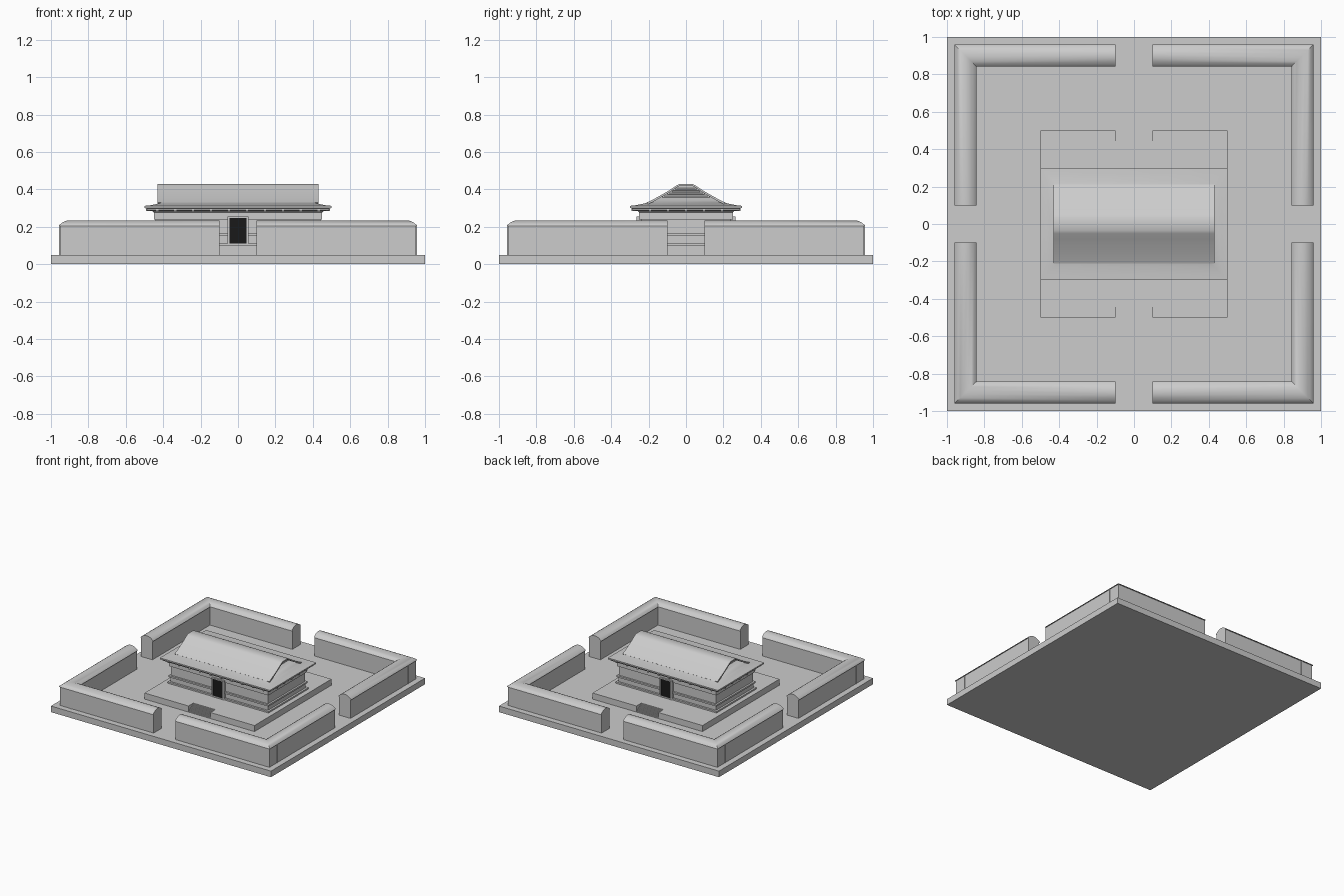
import bpy, bmesh, math

if "Cube" in bpy.data.objects:
    bpy.data.objects.remove(bpy.data.objects["Cube"])


def colour(name, rgb):
    m = bpy.data.materials.new(name)
    m.diffuse_color = (*rgb, 1)
    m.use_nodes = True
    m.node_tree.nodes["Principled BSDF"].inputs["Base Color"].default_value = m.diffuse_color
    return m


stone = colour("plain grey", (0.604, 0.604, 0.604))
dark = colour("door black", (0.01, 0.01, 0.01))


def make(name, bm, smooth=None, mirror=None, mat=stone):
    bmesh.ops.recalc_face_normals(bm, faces=bm.faces)
    me = bpy.data.meshes.new(name)
    bm.to_mesh(me)
    bm.free()
    me.materials.append(mat)
    ob = bpy.data.objects.new(name, me)
    bpy.context.collection.objects.link(ob)
    if mirror:
        mod = ob.modifiers.new("mirror", 'MIRROR')
        mod.use_axis = mirror
        mod.use_mirror_merge = False
    if smooth:
        bpy.ops.object.select_all(action='DESELECT')
        ob.select_set(True)
        bpy.context.view_layer.objects.active = ob
        bpy.ops.object.shade_smooth_by_angle(angle=math.radians(smooth))
    return ob


def add_box(bm, x0, x1, y0, y1, z0, z1):
    vs = bmesh.ops.create_cube(bm, size=1)["verts"]
    for v in vs:
        v.co = ((x0 + x1) / 2 + v.co.x * (x1 - x0),
                (y0 + y1) / 2 + v.co.y * (y1 - y0),
                (z0 + z1) / 2 + v.co.z * (z1 - z0))


def boxes(name, items, **kw):
    bm = bmesh.new()
    for it in items:
        add_box(bm, *it)
    return make(name, bm, **kw)


def loft(name, rings, **kw):
    """Skin closed loops of points, one after another, and cap both ends."""
    bm = bmesh.new()
    rows = [[bm.verts.new(p) for p in r] for r in rings]
    n = len(rows[0])
    for a, b in zip(rows, rows[1:]):
        for i in range(n):
            j = (i + 1) % n
            bm.faces.new((a[i], a[j], b[j], b[i]))
    bm.faces.new(rows[0])
    bm.faces.new(rows[-1])
    return make(name, bm, **kw)


def rect(hx, z):
    """Rectangle around the hall; the depth is always 0.2 less than the width."""
    hy = hx - 0.2
    return [(-hx, -hy, z), (hx, -hy, z), (hx, hy, z), (-hx, hy, z)]


# Ground slab
boxes("ground_slab", [(-1, 1, -1, 1, 0, 0.05)])

# Perimeter wall: one corner section with rounded coping, mirrored to four
half = [(0.052, 0.05), (0.052, 0.203), (0.059, 0.204), (0.054, 0.211), (0.044, 0.219),
        (0.03, 0.228), (0.012, 0.234)]
profile = half + [(-d, z) for d, z in reversed(half)]
path = [lambda d, z: (0.1, -0.9 - d, z),
        lambda d, z: (0.9 + d, -0.9 - d, z),
        lambda d, z: (0.9 + d, -0.1, z)]
loft("perimeter_wall", [[f(d, z) for d, z in profile] for f in path],
     smooth=35, mirror=(True, True, False))

# Thin corner strips on the wall's outer faces
boxes("wall_strips",
      [(0.845, 0.855, -0.956, -0.948, 0.05, 0.203),
       (0.948, 0.956, -0.855, -0.845, 0.05, 0.203)],
      mirror=(True, True, False))

# Terrace with a stair notch front and back
outline = [(-0.5, -0.5), (-0.1, -0.5), (-0.1, -0.43), (0.1, -0.43), (0.1, -0.5), (0.5, -0.5),
           (0.5, 0.5), (0.1, 0.5), (0.1, 0.43), (-0.1, 0.43), (-0.1, 0.5), (-0.5, 0.5)]
loft("terrace", [[(x, y, z) for x, y in outline] for z in (0, 0.1)])

# Fine stairs in the notches, extruded from a stepped profile
N = 10
steps = [(-0.43, 0.05)]
for i in range(N):
    y = -0.5 + 0.07 * i / N
    steps += [(y, 0.05 + 0.05 * i / N), (y, 0.05 + 0.05 * (i + 1) / N)]
steps.append((-0.43, 0.1))
loft("stairs", [[(x, y, z) for y, z in steps] for x in (-0.1, 0.1)],
     mirror=(False, True, False))

# Hall: plinth, dado, rail, wall, beam, eave and concave hipped roof in one loft
walls = [(0.46, 0.1), (0.46, 0.112), (0.444, 0.112), (0.444, 0.15), (0.455, 0.15),
         (0.455, 0.163), (0.44, 0.163), (0.44, 0.238), (0.45, 0.238), (0.45, 0.276),
         (0.458, 0.284), (0.485, 0.288), (0.49, 0.298), (0.5, 0.301)]
slope = [(0, 0.312), (0.03, 0.315), (0.07, 0.323), (0.09, 0.329), (0.12, 0.343),
         (0.16, 0.365), (0.19, 0.382), (0.22, 0.4), (0.25, 0.42), (0.265, 0.428)]
loft("hall_and_hip_roof",
     [rect(hx, z) for hx, z in walls] + [rect(0.5 - d, z) for d, z in slope], smooth=30)

# Gable sheet running over the hip roof, out to both gable ends
top = [(0.3 - d, z + 0.001) for d, z in slope[3:]]
top = top + [(-y, z) for y, z in reversed(top)]
under = [(y * 0.97, z - 0.01) for y, z in reversed(top)]
loft("gable_roof", [[(x, y, z) for y, z in top + under] for x in (-0.43, 0.43)], smooth=30)

# Stepped slats inside the gables
boxes("gable_slats",
      [(hx - 0.02, hx, -hy, hy, z, z + 0.008)
       for hx, hy, z in ((0.365, 0.125, 0.358), (0.34, 0.1, 0.372),
                         (0.315, 0.075, 0.386), (0.29, 0.055, 0.4))],
      mirror=(True, False, False))

# Door frames and doors, front and back
boxes("door_frames",
      [(-0.056, -0.045, -0.264, -0.238, 0.1, 0.255),
       (0.045, 0.056, -0.264, -0.238, 0.1, 0.255),
       (-0.045, 0.045, -0.264, -0.238, 0.248, 0.255),
       (-0.045, 0.045, -0.264, -0.238, 0.1, 0.11)],
      mirror=(False, True, False))
boxes("doors", [(-0.045, 0.045, -0.261, -0.253, 0.11, 0.248)],
      mirror=(False, True, False), mat=dark)

# Rafter ends under the eaves
boxes("rafters_front",
      [(x - 0.006, x + 0.006, -0.292, -0.27, 0.284, 0.295)
       for x in [-0.432 + 0.096 * i for i in range(10)]], mirror=(False, True, False))
boxes("rafters_side",
      [(0.47, 0.492, y - 0.006, y + 0.006, 0.284, 0.295)
       for y in [-0.192 + 0.096 * i for i in range(5)]], mirror=(True, False, False))
